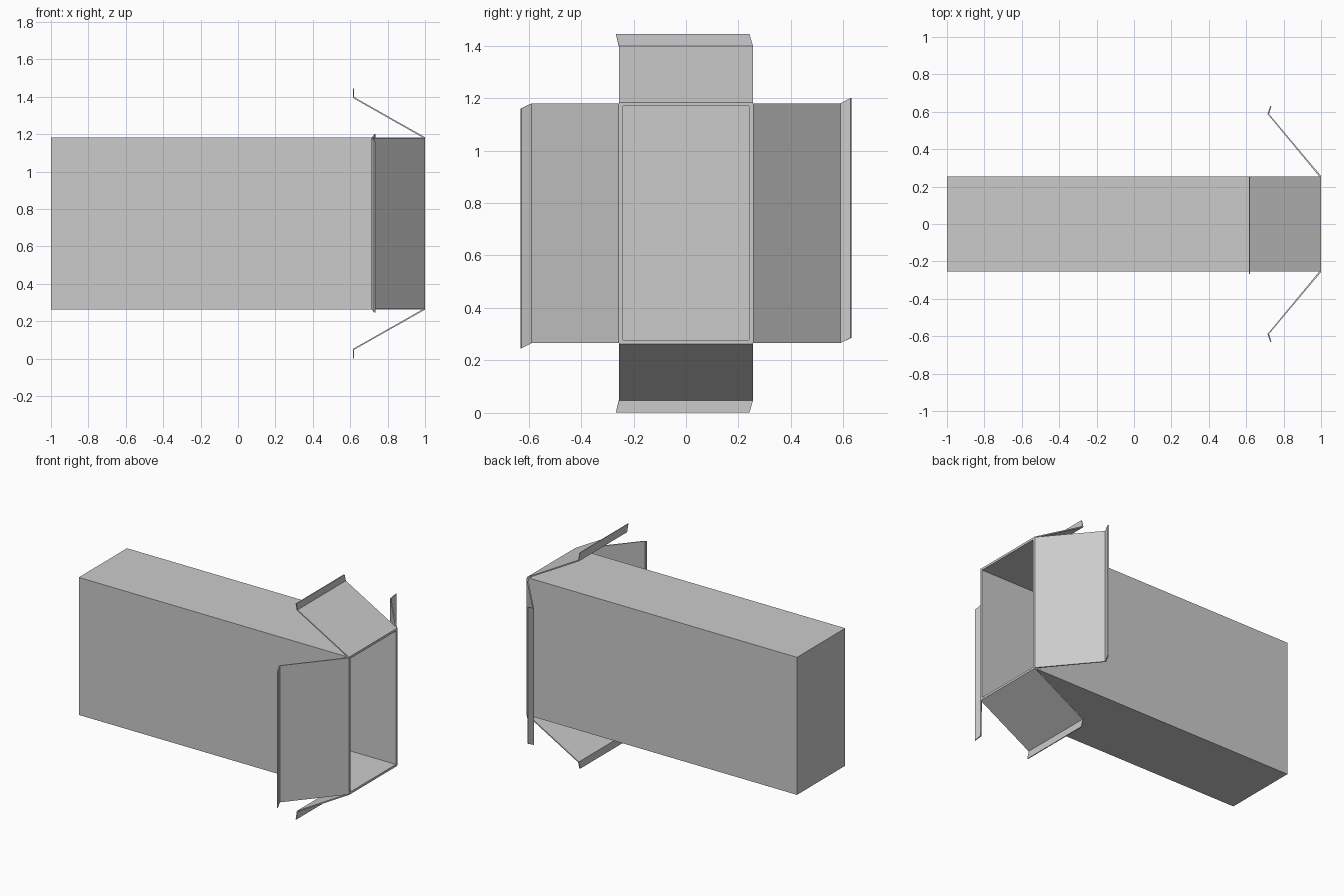
import bpy, bmesh
from mathutils import Vector

if "Cube" in bpy.data.objects:
    bpy.data.objects.remove(bpy.data.objects["Cube"])

CZ = 0.723            # height of the box axis
HY, HZ = 0.255, 0.46  # half width and half height


def finish(bm, name):
    bmesh.ops.recalc_face_normals(bm, faces=bm.faces)
    me = bpy.data.meshes.new(name)
    bm.to_mesh(me)
    bm.free()
    ob = bpy.data.objects.new(name, me)
    bpy.context.collection.objects.link(ob)
    return ob


# Carton body: a block hollowed from its open +x end
bm = bmesh.new()
bmesh.ops.create_cube(bm, size=1)
for v in bm.verts:
    v.co = Vector((v.co.x * 2, v.co.y * 2 * HY, v.co.z * 2 * HZ + CZ))
bm.faces.ensure_lookup_table()
mouth = max(bm.faces, key=lambda f: f.calc_center_median().x)
bmesh.ops.inset_individual(bm, faces=[mouth], thickness=0.02)
deep = bmesh.ops.extrude_discrete_faces(bm, faces=[mouth])["faces"][0]
bmesh.ops.translate(bm, verts=deep.verts, vec=(-1.98, 0, 0))
finish(bm, "carton_body")


# Flap: bent profile (x, distance from axis) swept across the opening;
# the lip points are slid sideways by skew
def flap(name, profile, half, place, skew, lip):
    bm = bmesh.new()
    ends = []
    for s in (-half, half):
        ends.append([bm.verts.new(place(x, r, s + (skew if i in lip else 0)))
                     for i, (x, r) in enumerate(profile)])
    a, b = ends
    n = len(profile)
    # end caps split at the fold, so each stays flat
    for e in ends:
        bm.faces.new([e[0], e[1], e[2], e[5], e[6]])
        bm.faces.new([e[2], e[3], e[4], e[5]])
    for i in range(n):
        j = (i + 1) % n
        bm.faces.new([a[i], a[j], b[j], b[i]])
    finish(bm, name)


LIP = (3, 4)
LONG = [(1, .455), (1, .461), (.62, .676), (.62, .722), (.614, .722),
        (.614, .671), (.988, .459)]
SIDE = [(1, .25), (1, .257), (.722, .588), (.734, .627), (.728, .630),
        (.714, .588), (.99, .255)]

# Top and bottom flaps, then the two side flaps
for name, sgn in (("top_flap", 1), ("bottom_flap", -1)):
    flap(name, LONG, HY, lambda x, r, s: (x, s, CZ + sgn * r), -0.013, LIP)
for name, sgn in (("left_flap", 1), ("right_flap", -1)):
    flap(name, SIDE, HZ - 0.003, lambda x, r, s: (x, sgn * r, CZ + s), sgn * 0.02, LIP)
